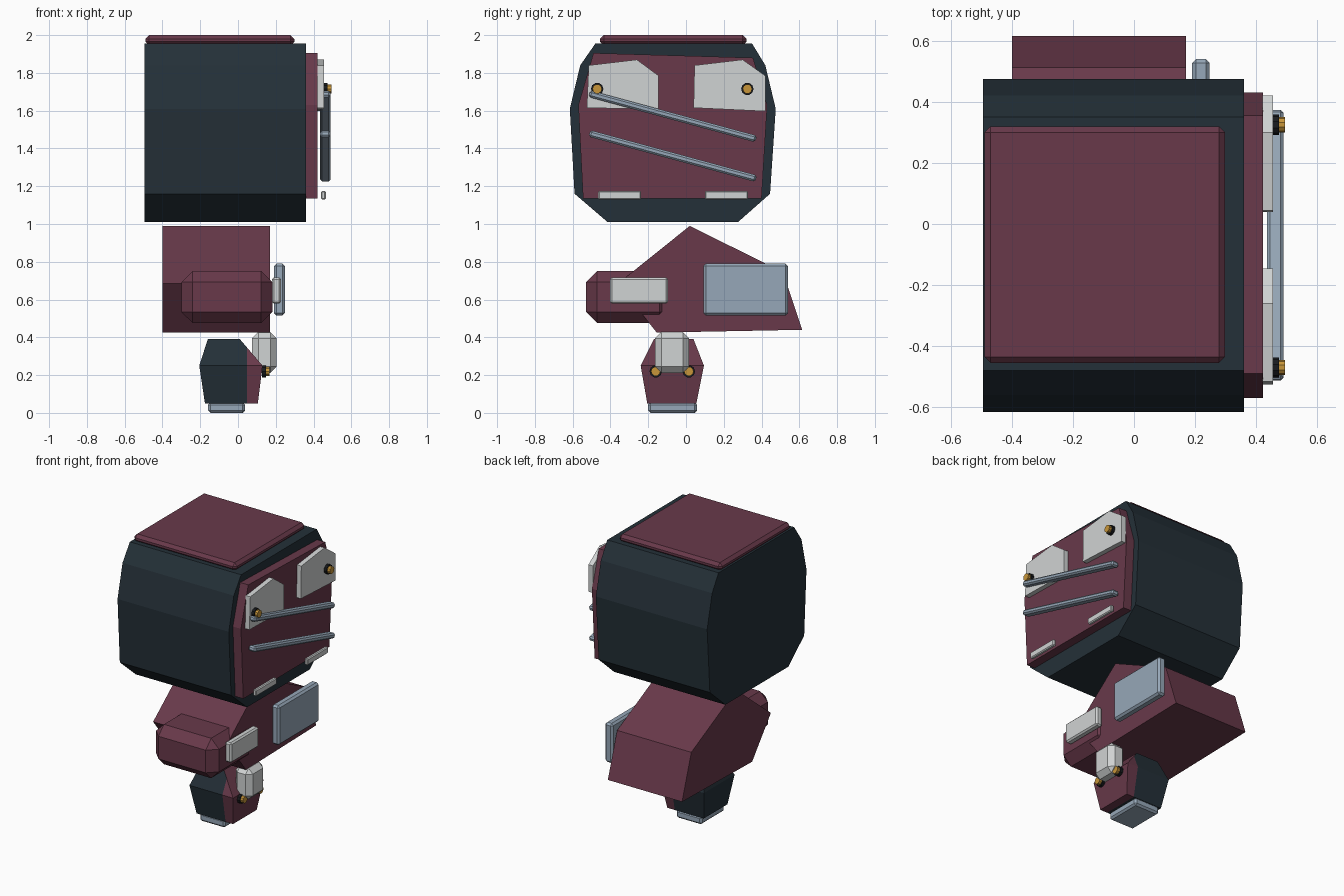
import bpy, bmesh, math
from mathutils import Vector

if "Cube" in bpy.data.objects:
    bpy.data.objects.remove(bpy.data.objects["Cube"])


def material(name, rgb):
    lin = [((c / 255 + 0.055) / 1.055) ** 2.4 for c in rgb]
    m = bpy.data.materials.new(name)
    m.diffuse_color = (*lin, 1)
    m.use_nodes = True
    m.node_tree.nodes["Principled BSDF"].inputs["Base Color"].default_value = m.diffuse_color
    return m


NAVY = material("dark navy", (36, 48, 56))
WINE = material("wine red", (104, 57, 74))
WHITE = material("off white", (208, 211, 211))
STEEL = material("steel blue", (150, 167, 184))
GOLD = material("gold", (200, 150, 58))
BLACK = material("black", (24, 27, 30))


def finish(name, bm, *mats):
    bmesh.ops.recalc_face_normals(bm, faces=bm.faces)
    me = bpy.data.meshes.new(name)
    bm.to_mesh(me)
    bm.free()
    for m in mats:
        me.materials.append(m)
    ob = bpy.data.objects.new(name, me)
    bpy.context.collection.objects.link(ob)
    return ob


def prism(name, profile, x0, x1, mat):
    """Extrude a (y, z) outline from x0 to x1."""
    bm = bmesh.new()
    face = bm.faces.new([bm.verts.new((x0, y, z)) for y, z in profile])
    ext = bmesh.ops.extrude_face_region(bm, geom=[face])
    verts = [v for v in ext["geom"] if isinstance(v, bmesh.types.BMVert)]
    bmesh.ops.translate(bm, verts=verts, vec=(x1 - x0, 0, 0))
    return finish(name, bm, mat)


def box(name, lo, hi, bevel, mat, tilt=0):
    """Chamfered box between two corners, optionally tilted about x."""
    lo, hi = Vector(lo), Vector(hi)
    bm = bmesh.new()
    bmesh.ops.create_cube(bm, size=1)
    bmesh.ops.scale(bm, verts=bm.verts, vec=hi - lo)
    bmesh.ops.bevel(bm, geom=bm.edges[:], offset=bevel, segments=1, affect='EDGES')
    ob = finish(name, bm, mat)
    ob.location = (lo + hi) / 2
    ob.rotation_euler.x = tilt
    return ob


def disc(name, x0, x1, y, z, r, mat):
    """Short cylinder with its axis along x."""
    bm = bmesh.new()
    bmesh.ops.create_cone(bm, cap_ends=True, segments=10, radius1=r, radius2=r, depth=x1 - x0)
    ob = finish(name, bm, mat)
    ob.location = ((x0 + x1) / 2, y, z)
    ob.rotation_euler.y = math.pi / 2
    return ob


def stud(name, x, y, z):
    disc(name + "_collar", x, x + 0.02, y, z, 0.033, BLACK)
    disc(name + "_tip", x + 0.02, x + 0.04, y, z, 0.025, GOLD)


# Large upper block with its cap and side panel
prism("upper_block", [(-0.48, 1.955), (0.35, 1.955), (0.42, 1.84), (0.475, 1.61), (0.445, 1.16),
                      (0.275, 1.01), (-0.415, 1.01), (-0.59, 1.16), (-0.615, 1.61), (-0.56, 1.84)],
      -0.495, 0.36, NAVY)
box("top_cap", (-0.49, -0.455, 1.945), (0.298, 0.32, 2.0), 0.02, WINE)
prism("side_panel", [(-0.49, 1.905), (0.355, 1.88), (0.43, 1.63), (0.40, 1.135),
                     (-0.545, 1.135), (-0.57, 1.63)], 0.355, 0.422, WINE)

# Side panel details: pale plates, studs, strips and slanted rails
prism("rear_plate", [(0.045, 1.84), (0.30, 1.87), (0.42, 1.785), (0.42, 1.597), (0.04, 1.615)],
      0.42, 0.455, WHITE)
prism("front_plate", [(-0.515, 1.84), (-0.26, 1.87), (-0.145, 1.785), (-0.145, 1.607),
                      (-0.525, 1.615)], 0.42, 0.455, WHITE)
for i, y in enumerate((-0.47, 0.325)):
    stud(f"plate_stud_{i}", 0.455, y, 1.715)
for i, y in enumerate((-0.465, 0.1)):
    box(f"lower_strip_{i}", (0.44, y, 1.13), (0.465, y + 0.228, 1.175), 0.006, WHITE)
for i, z in enumerate((1.57, 1.36)):
    box(f"slanted_rail_{i}", (0.435, -0.527, z - 0.018), (0.49, 0.387, z + 0.018), 0.01, STEEL,
        tilt=-0.265)

# Middle body with nose block and side plates
prism("middle_body", [(0.02, 0.99), (0.513, 0.745), (0.615, 0.44), (-0.155, 0.425),
                      (-0.36, 0.685)], -0.40, 0.17, WINE)
box("nose_block", (-0.30, -0.53, 0.475), (0.183, -0.08, 0.752), 0.06, WINE)
box("middle_steel_plate", (0.19, 0.092, 0.515), (0.248, 0.54, 0.79), 0.013, STEEL)
box("middle_white_plate", (0.18, -0.402, 0.578), (0.228, -0.095, 0.717), 0.01, WHITE)

# Foot: three stacked rings, wine red on its right side
bm = bmesh.new()
rings = []
for z, x0, x1, y0, y1 in ((0.05, -0.175, 0.105, -0.205, 0.055),
                          (0.25, -0.205, 0.13, -0.24, 0.095),
                          (0.39, -0.16, 0.01, -0.17, 0.04)):
    rings.append([bm.verts.new(p) for p in ((x0, y0, z), (x1, y0, z), (x1, y1, z), (x0, y1, z))])
for a, b in zip(rings, rings[1:]):
    for i in range(4):
        j = (i + 1) % 4
        bm.faces.new((a[i], a[j], b[j], b[i]))
bm.faces.new(rings[0])
bm.faces.new(rings[-1])
bmesh.ops.bisect_plane(bm, geom=bm.verts[:] + bm.edges[:] + bm.faces[:],
                       plane_co=(0.048, 0, 0.2), plane_no=(1, 0, 0))
bmesh.ops.recalc_face_normals(bm, faces=bm.faces)
for f in bm.faces:
    f.material_index = int(f.calc_center_median().x > 0.048 or f.normal.x > 0.5)
finish("foot", bm, NAVY, WINE)
box("foot_base", (-0.158, -0.2, 0), (0.037, 0.058, 0.055), 0.012, STEEL)

# Pale block and studs on the foot
box("foot_block", (0.075, -0.163, 0.212), (0.205, 0.017, 0.428), 0.033, WHITE)
for i, y in enumerate((-0.16, 0.015)):
    stud(f"foot_stud_{i}", 0.128, y, 0.22)
